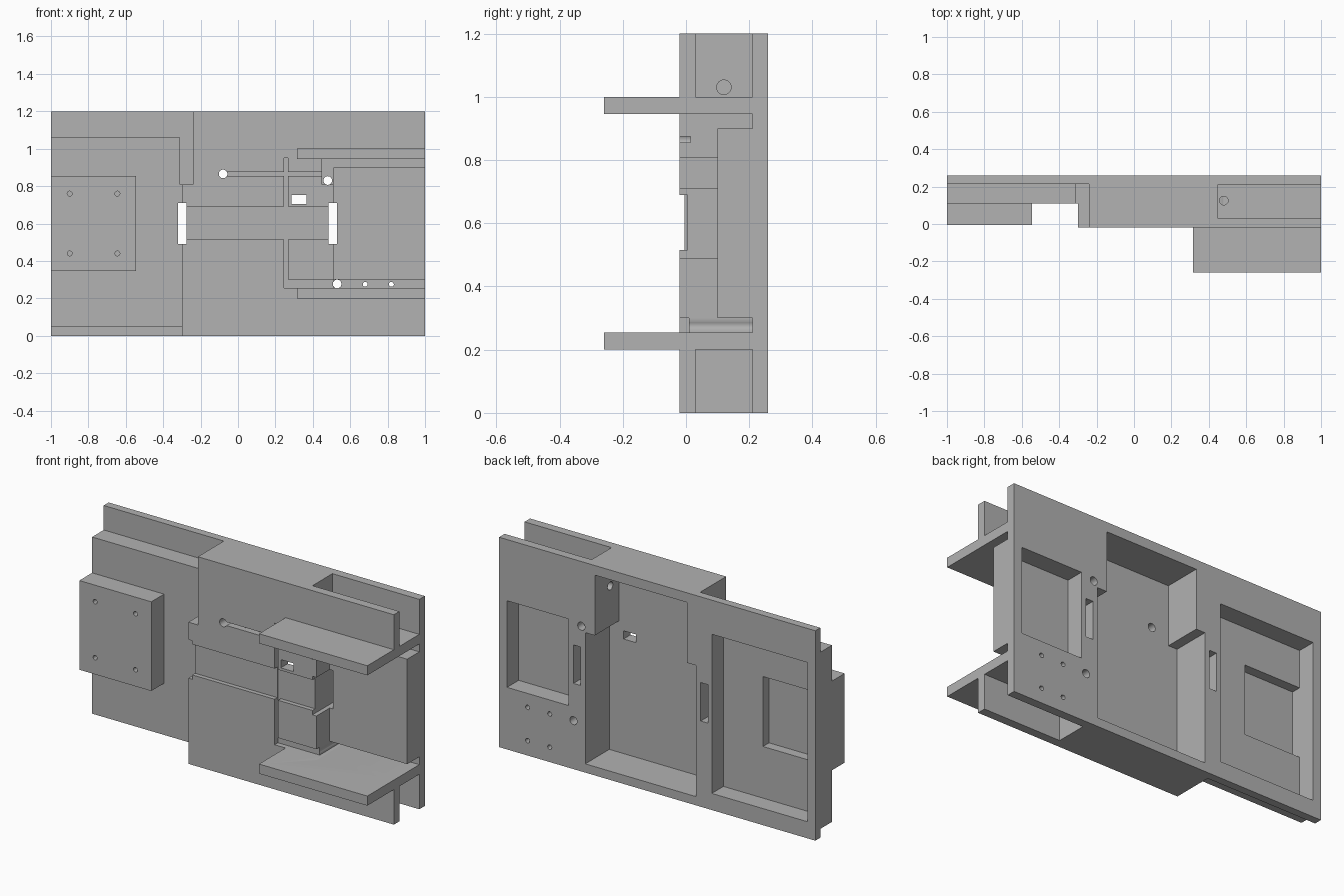
import bpy
import bmesh
import math
from mathutils import Matrix, Vector

cube = bpy.data.objects.get("Cube")
if cube:
    bpy.data.objects.remove(cube, do_unlink=True)

grey = bpy.data.materials.new("plain grey")
grey.use_nodes = True
grey.diffuse_color = (0.445, 0.445, 0.445, 1)
grey.node_tree.nodes["Principled BSDF"].inputs["Base Color"].default_value = (0.445, 0.445, 0.445, 1)

FRONT, BACK, OUT = -0.02, 0.26, 0.05


def make_object(name, bm):
    mesh = bpy.data.meshes.new(name)
    bm.to_mesh(mesh)
    bm.free()
    mesh.materials.append(grey)
    ob = bpy.data.objects.new(name, mesh)
    bpy.context.collection.objects.link(ob)
    return ob


def box(name, x, y, z):
    bm = bmesh.new()
    bmesh.ops.create_cube(bm, size=1)
    for v in bm.verts:
        v.co = Vector([(a + b) / 2 + c * (b - a) for (a, b), c in zip((x, y, z), v.co)])
    return make_object(name, bm)


def rod(name, centre, radius, length, axis):
    bm = bmesh.new()
    turn = {"X": Matrix.Rotation(math.pi / 2, 4, "Y"),
            "Y": Matrix.Rotation(math.pi / 2, 4, "X"), "Z": Matrix()}[axis]
    bmesh.ops.create_cone(bm, cap_ends=True, segments=32, radius1=radius, radius2=radius,
                          depth=length, matrix=Matrix.Translation(centre) @ turn)
    return make_object(name, bm)


def combine(tool, operation="DIFFERENCE"):
    """Boolean the tool into the housing, then discard the tool."""
    tool.hide_render = True
    mod = housing.modifiers.new(tool.name, "BOOLEAN")
    mod.operation, mod.solver, mod.object = operation, "EXACT", tool
    bpy.context.view_layer.objects.active = housing
    bpy.ops.object.modifier_apply(modifier=mod.name)
    bpy.data.objects.remove(tool, do_unlink=True)


def front_cut(name, x, z, depth):
    combine(box(name, x, (FRONT - OUT, depth), z))


def back_cut(name, x, z, depth):
    combine(box(name, x, (depth, BACK + OUT), z))


housing = box("housing", (-1, 1), (FRONT, BACK), (0, 1.2))

# Stepped wing on the right-hand side of the model
front_cut("wing_face", (-1 - OUT, -0.30), (-OUT, 1.2 + OUT), 0.11)
front_cut("wing_top_step", (-1 - OUT, -0.30), (1.06, 1.2 + OUT), 0.215)
front_cut("wing_bottom_step", (-1 - OUT, -0.30), (-OUT, 0.05), 0.215)
front_cut("wing_notch", (-0.31, -0.24), (0.81, 1.2 + OUT), 0.215)

# Recessed bay between the rails on the left-hand side
front_cut("bay", (0.51, 1 + OUT), (0.255, 0.945), 0.10)
front_cut("bay_top_slot", (0.45, 1 + OUT), (0.90, 0.945), 0.21)
front_cut("bay_corner", (0.45, 0.51), (0.81, 0.92), 0.21)
front_cut("bay_bottom_slot", (0.51, 1 + OUT), (0.255, 0.30), 0.21)

# Channels above and below the rails
combine(box("top_channel", (0.45, 1 + OUT), (0.03, 0.21), (1.0, 1.2 + OUT)))
combine(box("bottom_channel", (0.51, 1 + OUT), (0.03, 0.21), (-OUT, 0.20)))

# Shallow cable grooves and strap recess on the centre block
front_cut("strap_recess", (-0.275, 0.50), (0.515, 0.69), 0.005)
front_cut("vertical_groove", (0.245, 0.268), (0.255, 0.95), 0.01)
front_cut("lower_groove", (0.25, 0.52), (0.255, 0.30), 0.01)
front_cut("cross_groove", (-0.08, 0.46), (0.855, 0.875), 0.015)

# Hollows in the back
back_cut("main_hollow", (-0.245, 0.455), (0.05, 0.80), 0.043)
back_cut("upper_hollow", (-0.188, 0.395), (0.78, 1.145), 0.043)
back_cut("bay_hollow", (0.56, 0.95), (0.355, 0.85), 0.155)
back_cut("wing_hollow", (-0.95, -0.345), (0.095, 1.005), 0.155)

# Rails and mounting pad
for name, z in (("upper_rail", (0.945, 1.0)), ("lower_rail", (0.20, 0.255))):
    combine(box(name, (0.315, 1), (-0.26, 0.0), z), "UNION")
combine(box("mounting_pad", (-1, -0.545), (-0.005, 0.13), (0.345, 0.855)), "UNION")
back_cut("pad_hollow", (-0.95, -0.595), (0.39, 0.79), 0.10)

# Strap slots and window cut right through
for x in ((-0.32, -0.275), (0.485, 0.53)):
    front_cut("strap_slot", x, (0.49, 0.71), BACK + OUT)
front_cut("window", (0.285, 0.365), (0.705, 0.752), 0.1)

# Round holes
combine(rod("groove_hole", (-0.08, 0, 0.865), 0.023, 0.2, "Y"))
for x, z in ((0.48, 0.83), (0.53, 0.277)):
    combine(rod("cable_hole", (x, 0.15, z), 0.023, 0.4, "Y"))
for x in (0.68, 0.82):
    for z in (0.085, 0.275):
        combine(rod("screw_hole", (x, 0.24, z), 0.013, 0.12, "Y"))
for x in (-0.9, -0.645):
    for z in (0.44, 0.76):
        combine(rod("pad_hole", (x, 0.01, z), 0.013, 0.08, "Y"))
combine(rod("channel_floor_hole", (0.48, 0.125, 0.97), 0.023, 0.1, "Z"))
combine(rod("channel_end_hole", (0.42, 0.12, 1.03), 0.023, 0.12, "X"))

# Crisp edges, smooth holes
bpy.ops.object.select_all(action="DESELECT")
housing.select_set(True)
bpy.context.view_layer.objects.active = housing
bpy.ops.object.shade_smooth_by_angle(angle=math.radians(30))
